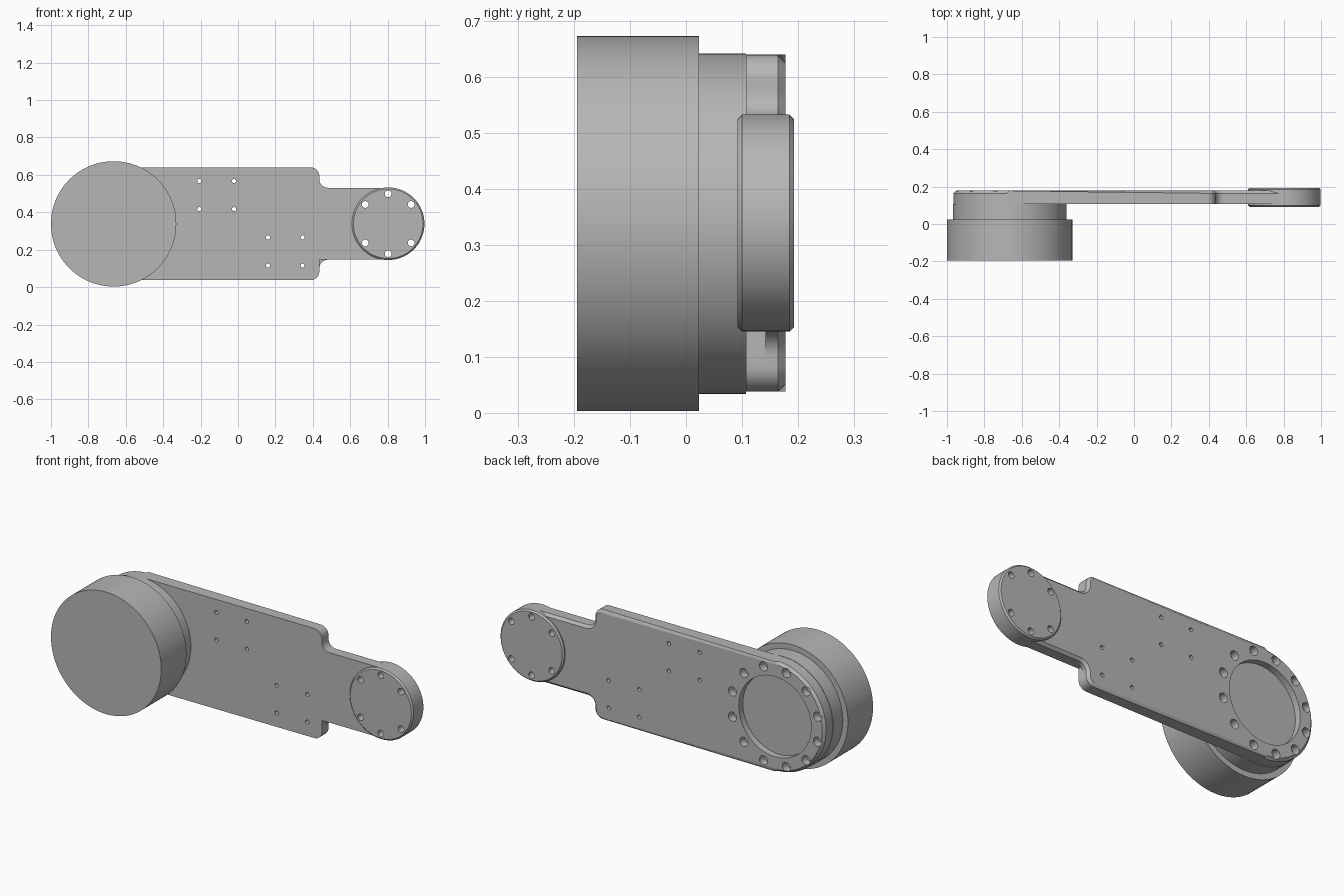
import bpy, bmesh
from math import sin, cos, pi, radians
from mathutils import Matrix

old = bpy.data.objects.get("Cube")
if old:
    bpy.data.objects.remove(old, do_unlink=True)

grey = bpy.data.materials.new("machined_grey")
grey.use_nodes = True
COLOUR = (0.47, 0.47, 0.47, 1)
grey.diffuse_color = COLOUR
grey.node_tree.nodes["Principled BSDF"].inputs["Base Color"].default_value = COLOUR

MOTOR = (-0.665, 0.338)   # x, z of the big joint
TIP = (0.803, 0.339)      # x, z of the small joint
BACK = 0.178              # rear face of the arm plate
FRONT = 0.107             # front face of the arm plate


def finish(bm, name):
    bmesh.ops.recalc_face_normals(bm, faces=bm.faces)
    mesh = bpy.data.meshes.new(name)
    bm.to_mesh(mesh)
    bm.free()
    mesh.materials.append(grey)
    obj = bpy.data.objects.new(name, mesh)
    bpy.context.collection.objects.link(obj)
    return obj


def add_cylinder(bm, centre, r, y0, y1, sides=96):
    m = Matrix.Translation((centre[0], (y0 + y1) / 2, centre[1])) @ Matrix.Rotation(pi / 2, 4, 'X')
    bmesh.ops.create_cone(bm, cap_ends=True, segments=sides, radius1=r, radius2=r,
                          depth=y1 - y0, matrix=m)


def chamfer(bm, levels, width):
    edges = [e for e in bm.edges
             if any(all(abs(v.co.y - y) < 1e-5 for v in e.verts) for y in levels)]
    bmesh.ops.bevel(bm, geom=edges, offset=width, segments=1, affect='EDGES')


def arc(cx, cz, r, a0, a1, n):
    return [(cx + r * cos(radians(a0 + (a1 - a0) * i / n)),
             cz + r * sin(radians(a0 + (a1 - a0) * i / n))) for i in range(n + 1)]


def cut(obj, bm):
    cutter = finish(bm, "cutter")
    cutter.hide_render = True
    mod = obj.modifiers.new("cut", 'BOOLEAN')
    mod.operation = 'DIFFERENCE'
    mod.solver = 'EXACT'
    mod.object = cutter
    bpy.context.view_layer.objects.active = obj
    bpy.ops.object.modifier_apply(modifier=mod.name)
    bpy.data.objects.remove(cutter, do_unlink=True)


def smooth(obj):
    bpy.ops.object.select_all(action='DESELECT')
    obj.select_set(True)
    bpy.context.view_layer.objects.active = obj
    bpy.ops.object.shade_smooth_by_angle(angle=radians(30))


# Motor housing and its mounting flange
bm = bmesh.new()
add_cylinder(bm, MOTOR, 0.335, -0.195, 0.023)
housing = finish(bm, "motor_housing")
bm = bmesh.new()
add_cylinder(bm, MOTOR, 0.304, 0.023, FRONT)
flange = finish(bm, "motor_flange")

# Arm plate: upper half outline, mirrored for the lower half
HALF, NECK, SHOULDER, R = 0.301, 0.192, 0.435, 0.046
upper = [(TIP[0], NECK)]
upper += arc(SHOULDER + R, NECK + R, R, 270, 180, 8)
upper += arc(SHOULDER - R, HALF - R, R, 0, 90, 8)
upper += arc(MOTOR[0], 0, HALF, 90, 180, 32)
outline = upper + [(x, -z) for x, z in reversed(upper[:-1])]
bm = bmesh.new()
face = bm.faces.new([bm.verts.new((x, FRONT, z + TIP[1])) for x, z in outline])
ext = bmesh.ops.extrude_face_region(bm, geom=[face])
for v in ext["geom"]:
    if isinstance(v, bmesh.types.BMVert):
        v.co.y = BACK
chamfer(bm, [BACK], 0.014)
plate = finish(bm, "arm_plate")

# Square front corner under the neck
bm = bmesh.new()
low = TIP[1] - NECK
bmesh.ops.create_cube(bm, size=1, matrix=Matrix.Translation((SHOULDER + 0.03, 0.116, low - 0.035))
                      @ Matrix.Diagonal((0.06, 0.052, 0.07, 1)))
cut(plate, bm)

# Rear recess, ring of screw pockets and small through holes
bm = bmesh.new()
add_cylinder(bm, MOTOR, 0.22, 0.142, 0.25)
for i in range(12):
    a = radians(15 + 30 * i)
    add_cylinder(bm, (MOTOR[0] + 0.267 * cos(a), MOTOR[1] + 0.267 * sin(a)), 0.025, 0.136, 0.25, 24)
for x0, z0 in ((-0.207, 0.417), (0.16, 0.115)):
    for dx in (0, 0.186):
        for dz in (0, 0.151):
            add_cylinder(bm, (x0 + dx, z0 + dz), 0.011, 0, 0.25, 16)
cut(plate, bm)


def tip_holes():
    bm = bmesh.new()
    for a in (40, 90, 140, 220, 270, 320):
        add_cylinder(bm, (TIP[0] + 0.16 * cos(radians(a)), TIP[1] + 0.16 * sin(radians(a))),
                     0.018, 0, 0.3, 24)
    return bm


# Small joint disc with chamfered rims, drilled through
bm = bmesh.new()
add_cylinder(bm, TIP, 0.194, 0.092, 0.193)
chamfer(bm, [0.092, 0.193], 0.008)
disc = finish(bm, "joint_disc")
for part in (disc, plate):
    cut(part, tip_holes())

for part in (housing, flange, plate, disc):
    smooth(part)
